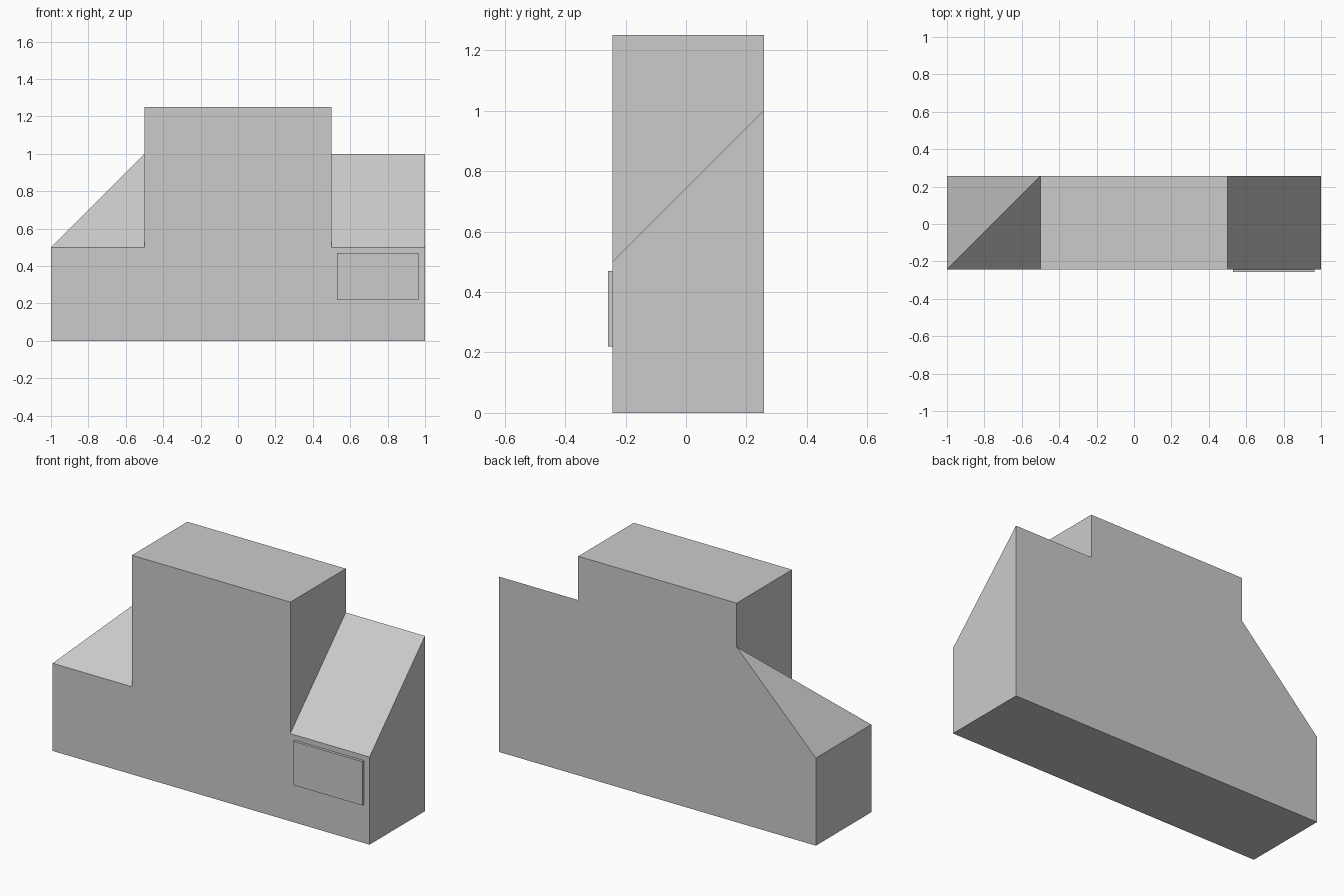
import bpy, bmesh

if "Cube" in bpy.data.objects:
    bpy.data.objects.remove(bpy.data.objects["Cube"])

FRONT, BACK = -0.2425, 0.2575


def hull(name, points):
    """Convex flat-faced solid around a few corner points."""
    bm = bmesh.new()
    for p in points:
        bm.verts.new(p)
    bmesh.ops.convex_hull(bm, input=bm.verts[:])
    bmesh.ops.dissolve_limit(bm, angle_limit=0.01, verts=bm.verts[:], edges=bm.edges[:])
    bmesh.ops.recalc_face_normals(bm, faces=bm.faces[:])
    mesh = bpy.data.meshes.new(name)
    bm.to_mesh(mesh)
    bm.free()
    obj = bpy.data.objects.new(name, mesh)
    bpy.context.collection.objects.link(obj)
    return obj


def box(name, xs, ys, zs):
    return hull(name, [(x, y, z) for x in xs for y in ys for z in zs])


depth = (FRONT, BACK)

# Long base block and the tall centre block on top of it
box("base", (-1, 1), depth, (0, 0.5))
box("centre_block", (-0.5, 0.5), depth, (0.5, 1.25))

# Right wedge, sloping down to the front
hull("right_wedge", [(x, y, z) for x in (0.5, 1)
                     for y, z in ((FRONT, 0.5), (BACK, 0.5), (BACK, 1))])

# Left corner wedge, rising to a single point at the back of the centre block
hull("left_corner_wedge", [(x, y, 0.5) for x in (-1, -0.5) for y in depth]
     + [(-0.5, BACK, 1)])

# Thin plate on the front
box("front_plate", (0.53, 0.965), (-0.2575, FRONT), (0.22, 0.47))
